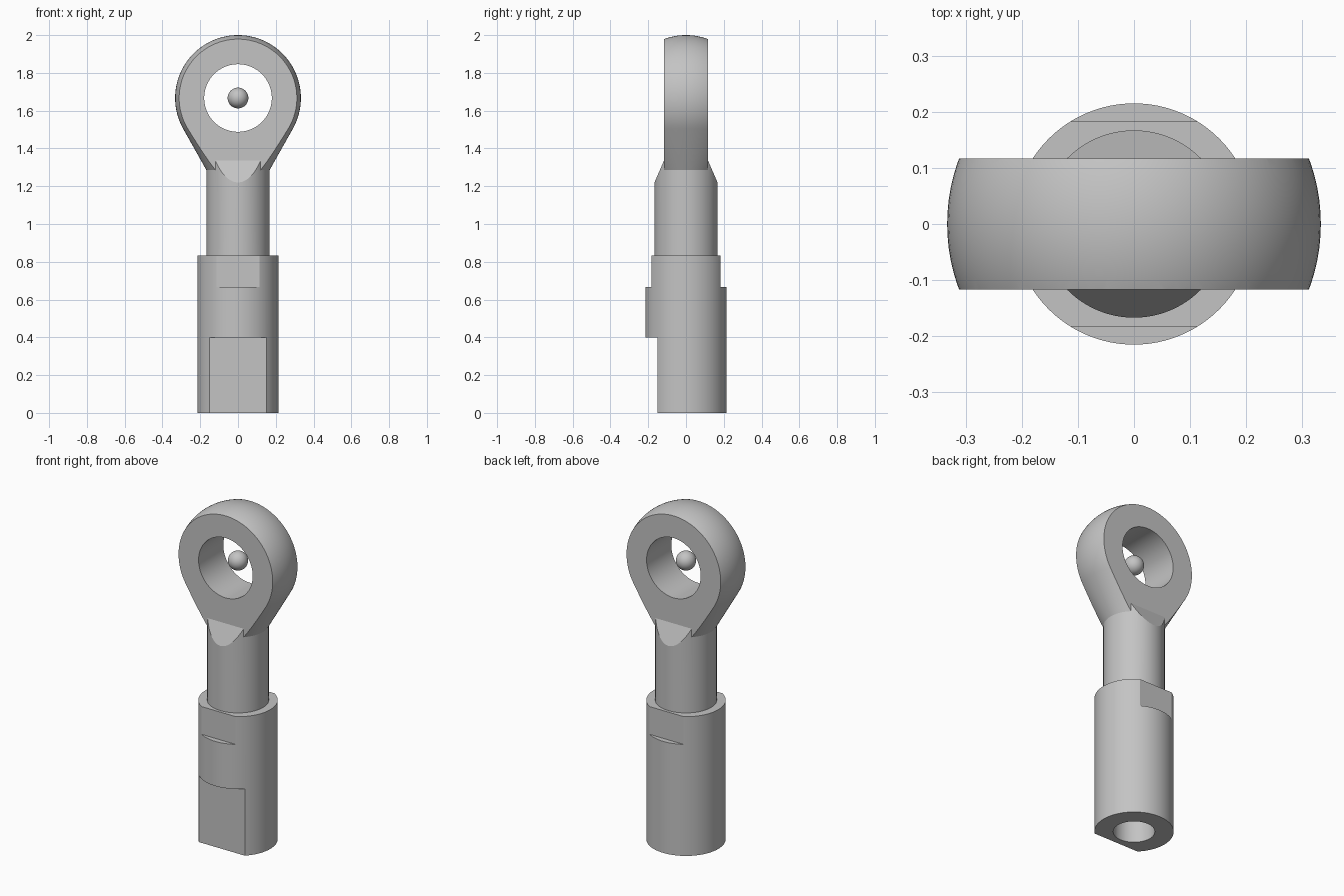
import bpy, bmesh, math
from mathutils import Vector, Matrix

if "Cube" in bpy.data.objects:
    bpy.data.objects.remove(bpy.data.objects["Cube"], do_unlink=True)

SEGMENTS = 96
BODY_R, NECK_R, HEAD_R = 0.215, 0.167, 0.333
EYE_Z, HALF_T = 1.667, 0.117
NECK_JOIN = 1.285

steel = bpy.data.materials.new("grey steel")
steel.use_nodes = True
steel.diffuse_color = (0.55, 0.55, 0.55, 1)
steel.node_tree.nodes["Principled BSDF"].inputs["Base Color"].default_value = (0.55, 0.55, 0.55, 1)


def make(name, bm):
    bmesh.ops.recalc_face_normals(bm, faces=bm.faces)
    mesh = bpy.data.meshes.new(name)
    bm.to_mesh(mesh)
    bm.free()
    mesh.materials.append(steel)
    obj = bpy.data.objects.new(name, mesh)
    bpy.context.collection.objects.link(obj)
    return obj


def lathe(profile):
    """Revolve (radius, z) points around the vertical axis."""
    bm = bmesh.new()
    verts = [bm.verts.new((r, 0, z)) for r, z in profile]
    edges = [bm.edges.new(pair) for pair in zip(verts, verts[1:])]
    bmesh.ops.spin(bm, geom=verts + edges, cent=(0, 0, 0), axis=(0, 0, 1),
                   angle=math.tau, steps=SEGMENTS)
    bmesh.ops.remove_doubles(bm, verts=bm.verts, dist=0.0001)
    return bm


def slice_off(bm, point, normal):
    """Remove everything beyond a plane and cap the cut."""
    cut = bmesh.ops.bisect_plane(bm, geom=bm.verts[:] + bm.edges[:] + bm.faces[:], dist=1e-6,
                                 plane_co=point, plane_no=normal, clear_outer=True)
    loop = [e for e in cut["geom_cut"] if isinstance(e, bmesh.types.BMEdge)]
    bmesh.ops.edgeloop_fill(bm, edges=loop)


def cylinder(name, radius, depth, matrix):
    bm = bmesh.new()
    bmesh.ops.create_cone(bm, cap_ends=True, segments=SEGMENTS, radius1=radius,
                          radius2=radius, depth=depth, matrix=matrix)
    return make(name, bm)


def box(name, low, high):
    low, high = Vector(low), Vector(high)
    bm = bmesh.new()
    bmesh.ops.create_cube(bm, size=1, matrix=Matrix.Translation((low + high) / 2)
                          @ Matrix.Diagonal((high - low).to_4d()))
    return make(name, bm)


def activate(obj):
    bpy.ops.object.select_all(action='DESELECT')
    obj.select_set(True)
    bpy.context.view_layer.objects.active = obj


def subtract(obj, cutter):
    mod = obj.modifiers.new("cut", 'BOOLEAN')
    mod.operation, mod.solver, mod.object = 'DIFFERENCE', 'EXACT', cutter
    activate(obj)
    bpy.ops.object.modifier_apply(modifier=mod.name)
    bpy.data.objects.remove(cutter, do_unlink=True)


# Socket body with wrench flats, one lower flat and a bore from below
body = make("socket_body", lathe([(0, 0), (BODY_R, 0), (BODY_R, 0.833), (0, 0.833)]))
subtract(body, box("lower_flat_cutter", (-0.4, -0.4, -0.1), (0.4, -0.152, 0.4)))
subtract(body, box("front_flat_cutter", (-0.4, -0.4, 0.667), (0.4, -0.183, 1)))
subtract(body, box("back_flat_cutter", (-0.4, 0.183, 0.667), (0.4, 0.4, 1)))
subtract(body, cylinder("bore_cutter", 0.113, 1.2, Matrix.Identity(4)))

# Neck with sloped shoulders front and back
bm = lathe([(0, 0.8), (NECK_R, 0.8), (NECK_R, 1.335), (0, 1.335)])
for side in (-1, 1):
    slice_off(bm, (0, side * HALF_T, 1.335), (0, side * 0.115, 0.05))
neck = make("neck", bm)

# Eye head: sphere blending into a tangent cone, sliced to a flat slab
drop = EYE_Z - NECK_JOIN
start = math.acos(HEAD_R / math.hypot(NECK_R, drop)) - math.atan2(drop, NECK_R)
steps = 32
arc = [start + (math.pi / 2 - start) * i / steps for i in range(steps + 1)]
profile = [(0, NECK_JOIN), (NECK_R, NECK_JOIN)]
profile += [(HEAD_R * math.cos(a), EYE_Z + HEAD_R * math.sin(a)) for a in arc]
bm = lathe(profile)
for side in (-1, 1):
    slice_off(bm, (0, side * HALF_T, 0), (0, side, 0))
head = make("eye_head", bm)
subtract(head, cylinder("eye_cutter", 0.179, 1, Matrix.Translation((0, 0, EYE_Z))
                        @ Matrix.Rotation(math.pi / 2, 4, 'X')))

# Small ball at the centre of the eye
bm = bmesh.new()
bmesh.ops.create_uvsphere(bm, u_segments=32, v_segments=16, radius=0.055,
                          matrix=Matrix.Translation((0, 0, EYE_Z)))
ball = make("centre_ball", bm)

for part in (body, neck, head, ball):
    activate(part)
    bpy.ops.object.shade_smooth_by_angle(angle=math.radians(20))
